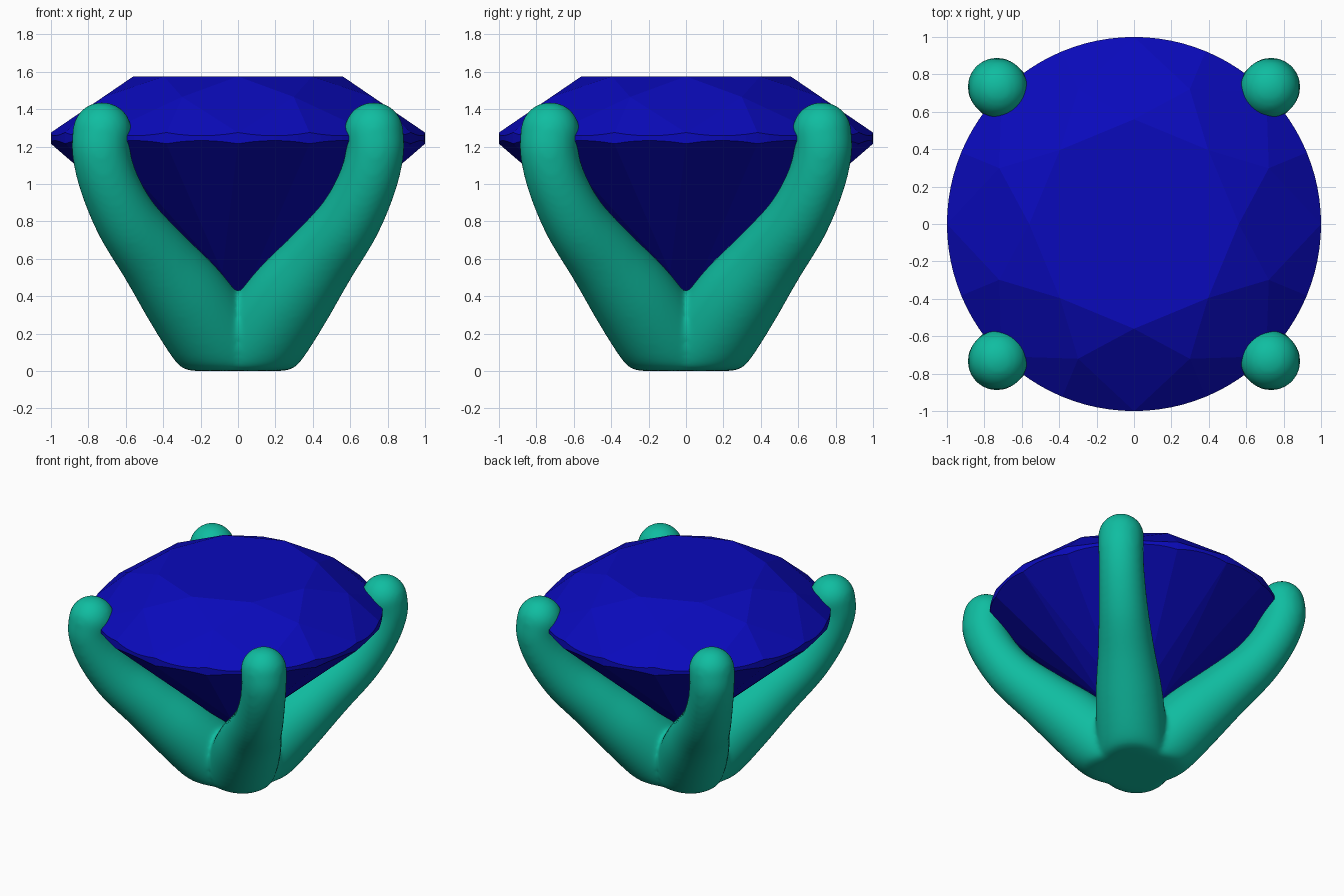
import bpy, bmesh
from math import sin, cos, pi, radians, exp, log
from mathutils import Vector, Matrix

if "Cube" in bpy.data.objects:
    bpy.data.objects.remove(bpy.data.objects["Cube"])


def material(name, rgb):
    m = bpy.data.materials.new(name)
    m.diffuse_color = (*rgb, 1)
    m.use_nodes = True
    m.node_tree.nodes["Principled BSDF"].inputs["Base Color"].default_value = m.diffuse_color
    return m


def finish(name, bm, mat):
    bmesh.ops.recalc_face_normals(bm, faces=bm.faces)
    me = bpy.data.meshes.new(name)
    bm.to_mesh(me)
    bm.free()
    me.materials.append(mat)
    ob = bpy.data.objects.new(name, me)
    bpy.context.collection.objects.link(ob)
    return ob


# Round brilliant gemstone: table, stars, kites, halves, scalloped girdle
TABLE_R, TABLE_Z, TOP_Z, LOW_Z, CULET_Z = 0.56, 1.575, 1.275, 1.215, 0.35
STEP, SUB = radians(22.5), 6
STAR_R, PAV_R = 0.78, 0.22
bm = bmesh.new()


def polar(r, a, z):
    return bm.verts.new((r * cos(a), r * sin(a), z))


star_z = TABLE_Z - (STAR_R * cos(STEP) - TABLE_R) * (TABLE_Z - TOP_Z) / (1 - TABLE_R)
pav_z = CULET_Z + PAV_R * cos(STEP) * (LOW_Z - CULET_Z)
table = [polar(TABLE_R, 2 * STEP * i, TABLE_Z) for i in range(8)]
stars = [polar(STAR_R, 2 * STEP * i + STEP, star_z) for i in range(8)]
pav = [polar(PAV_R, 2 * STEP * i + STEP, pav_z) for i in range(8)]
culet = bm.verts.new((0, 0, CULET_Z))
top, low = [], []
n = 16 * SUB
up_slope = (star_z - TOP_Z) / (cos(STEP / 2) * (1 - STAR_R))
low_slope = (LOW_Z - pav_z) / (cos(STEP / 2) * (1 - PAV_R))
for k in range(n):
    a = 2 * pi * k / n
    bulge = cos((k % SUB) / SUB * STEP - STEP / 2) - cos(STEP / 2)
    top.append(polar(1, a, TOP_Z - bulge * up_slope))
    low.append(polar(1, a, LOW_Z + bulge * low_slope))
bm.faces.new(table)
for i in range(8):
    j, g = (i + 1) % 8, 2 * SUB * i
    bm.faces.new((table[i], table[j], stars[i]))
    bm.faces.new((table[i], stars[i], top[g], stars[i - 1]))
    bm.faces.new((culet, pav[i - 1], low[g], pav[i]))
    for h in (0, SUB):
        ids = [(g + h + s) % n for s in range(SUB + 1)]
        bm.faces.new([stars[i]] + [top[s] for s in ids])
        bm.faces.new([pav[i]] + [low[s] for s in ids])
for k in range(n):
    m = (k + 1) % n
    bm.faces.new((low[k], low[m], top[m], top[k]))
finish("gemstone", bm, material("blue_gem", (0.003, 0.003, 0.5)))

# Prong path: (offset along both x and y, height, radius)
PATH = [(0.02, 0.05, 0.25), (0.15, 0.21, 0.245), (0.293, 0.41, 0.23), (0.44, 0.60, 0.197),
        (0.59, 0.80, 0.172), (0.688, 1.00, 0.159), (0.732, 1.17, 0.156), (0.726, 1.28, 0.159)]


def smooth_path(pts, steps=6):
    p = [Vector(q) for q in pts]
    p = [2 * p[0] - p[1]] + p + [2 * p[-1] - p[-2]]
    out = []
    for i in range(1, len(p) - 2):
        a, b, c, d = p[i - 1:i + 3]
        for s in range(steps):
            t = s / steps
            out.append(0.5 * (2 * b + (c - a) * t + (2 * a - 5 * b + 4 * c - d) * t * t
                              + (3 * b - a - 3 * c + d) * t ** 3))
    return out + [p[-2]]


def add_prong(bm, sx, sy, sides=32):
    path = smooth_path(PATH)
    pts = [Vector((q.x * sx, q.x * sy, q.y)) for q in path]
    side = Vector((-sy, sx, 0)).normalized()
    rings = []
    for i, c in enumerate(pts):
        tan = (pts[min(i + 1, len(pts) - 1)] - pts[max(i - 1, 0)]).normalized()
        nor = tan.cross(side)
        rings.append([bm.verts.new(c + path[i].z * (side * cos(2 * pi * k / sides)
                      + nor * sin(2 * pi * k / sides))) for k in range(sides)])
    for r, q in zip(rings, rings[1:]):
        for k in range(sides):
            m = (k + 1) % sides
            bm.faces.new((r[k], r[m], q[m], q[k]))
    bm.faces.new(rings[0])
    bm.faces.new(rings[-1])
    # rounded ends
    for c, q in ((pts[0], path[0]), (pts[-1], path[-1])):
        bmesh.ops.create_icosphere(bm, subdivisions=4, radius=q.z, matrix=Matrix.Translation(c))


# Four prongs fused into one setting with a softly flattened foot
bm = bmesh.new()
for sx in (-1, 1):
    for sy in (-1, 1):
        add_prong(bm, sx, sy)
for v in bm.verts:
    if v.co.z < 0.2:
        v.co.z = 0.022 * log(1 + exp(v.co.z / 0.022))
setting = finish("prong_setting", bm, material("teal_metal", (0.005, 0.51, 0.355)))
rm = setting.modifiers.new("fuse", 'REMESH')
rm.mode = 'VOXEL'
rm.voxel_size = 0.018
rm.use_smooth_shade = True
sm = setting.modifiers.new("soften", 'SMOOTH')
sm.factor = 0.5
sm.iterations = 14
